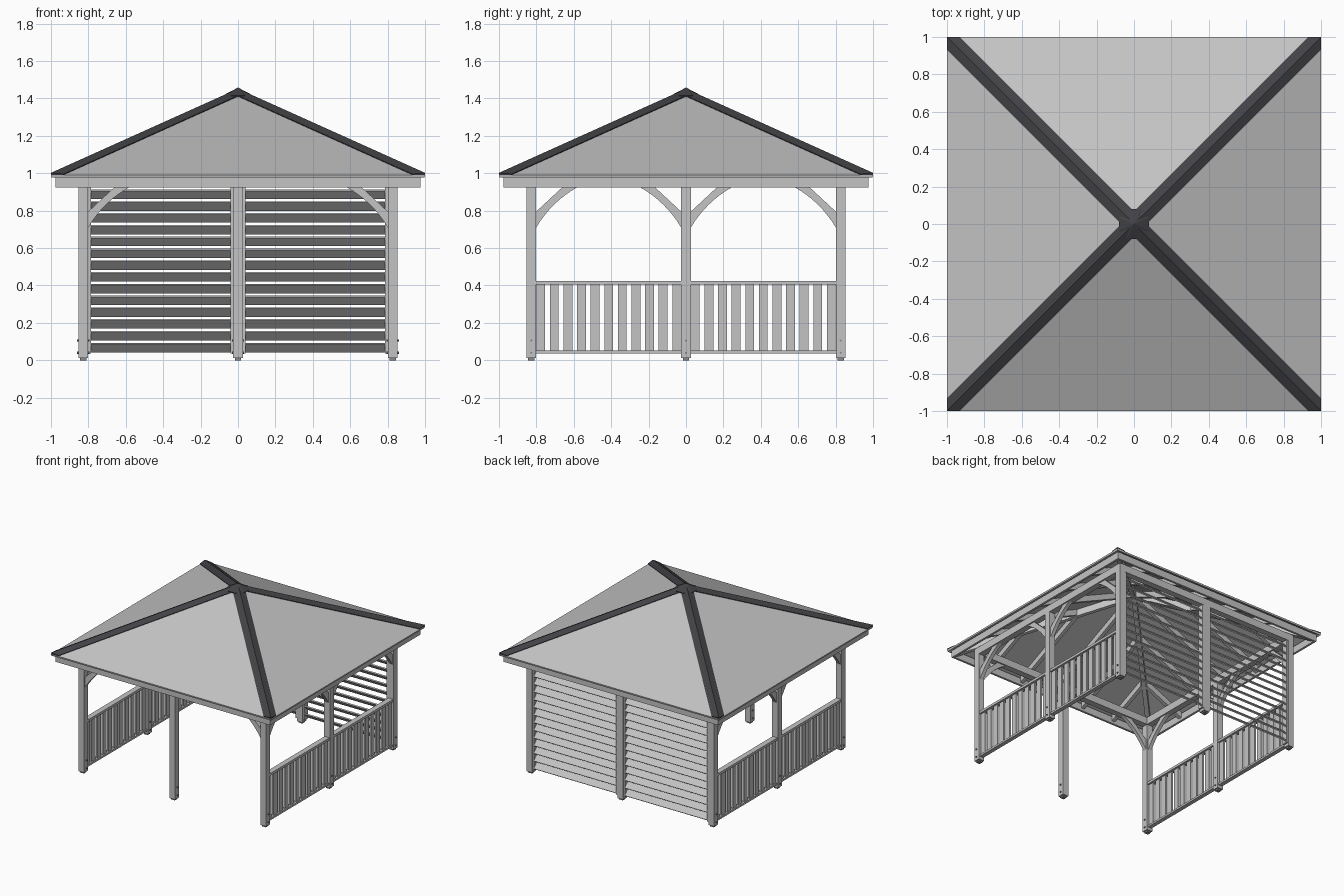
import bpy, bmesh, math
from mathutils import Matrix, Vector

if "Cube" in bpy.data.objects:
    bpy.data.objects.remove(bpy.data.objects["Cube"])


def material(name, color):
    m = bpy.data.materials.new(name)
    m.use_nodes = True
    m.diffuse_color = (*color, 1)
    m.node_tree.nodes["Principled BSDF"].inputs["Base Color"].default_value = (*color, 1)
    return m


WOOD = material("grey timber", (0.55, 0.55, 0.55))
ROOF = material("light grey roofing", (0.55, 0.55, 0.55))
CAP = material("dark ridge metal", (0.055, 0.055, 0.062))
STEEL = material("steel fixings", (0.25, 0.25, 0.25))

P = 0.827        # post centre line
W = 0.052        # post width
BEAM = 0.925     # underside of the beams
APEX, FALL = 1.44, 0.45


def roof_z(r):
    return APEX - FALL * r


def quarter(k):
    return Matrix.Rotation(k * math.pi / 2, 4, 'Z')


def finish(name, bm, mat, thickness=0):
    if not thickness:
        bmesh.ops.recalc_face_normals(bm, faces=bm.faces)
    me = bpy.data.meshes.new(name)
    bm.to_mesh(me)
    bm.free()
    me.materials.append(mat)
    ob = bpy.data.objects.new(name, me)
    bpy.context.collection.objects.link(ob)
    if thickness:
        mod = ob.modifiers.new("Thickness", 'SOLIDIFY')
        mod.thickness = thickness
        mod.offset = -1
    return ob


def box(bm, center, size, rot=Matrix()):
    mat = Matrix.Translation(center) @ rot @ Matrix.Diagonal((*size, 1))
    bmesh.ops.create_cube(bm, size=1, matrix=mat)


def plate(bm, outline, width, mat):
    """Extrude an (x, z) outline by width along y, centred, then place it."""
    sides = [[bm.verts.new(mat @ Vector((x, s * width / 2, z))) for x, z in outline]
             for s in (-1, 1)]
    bm.faces.new(sides[0])
    bm.faces.new(sides[1][::-1])
    n = len(outline)
    for i in range(n):
        j = (i + 1) % n
        bm.faces.new((sides[0][i], sides[0][j], sides[1][j], sides[1][i]))


# Posts with steel feet and bolts
spots = [(x, y) for x in (-P, 0, P) for y in (-P, 0, P) if x or y]
posts, feet, bolts = bmesh.new(), bmesh.new(), bmesh.new()
for x, y in spots:
    box(posts, (x, y, (0.012 + BEAM) / 2), (W, W, BEAM - 0.012))
    box(feet, (x, y, 0.01), (0.034, 0.034, 0.02))
    for z in (0.04, 0.105):
        bmesh.ops.create_cone(bolts, cap_ends=True, segments=8, radius1=0.006, radius2=0.006,
                              depth=W + 0.014, matrix=Matrix.Translation((x, y, z))
                              @ Matrix.Rotation(math.pi / 2, 4, 'Y'))
finish("posts", posts, WOOD)
finish("post_feet", feet, STEEL)
finish("post_bolts", bolts, STEEL)

# Top beams on the posts and fascia boards around the eaves
beams, fascia = bmesh.new(), bmesh.new()
for k in range(4):
    q = quarter(k)
    box(beams, q @ Vector((P, 0, 0.955)), (W, 2 * P + W, 0.06), q) if k % 2 == 0 else \
        box(beams, q @ Vector((P, 0, 0.955)), (W, 2 * P - W, 0.06), q)
    box(fascia, q @ Vector((0.966, 0, 0.953)), (0.018, 1.95 if k % 2 else 1.914, 0.058), q)
finish("top_beams", beams, WOOD)
finish("fascia_boards", fascia, WOOD)

# Curved corner braces: straight upper edge, arched lower edge
a, b, c = Vector((0, 0.71)), Vector((0.085, 0.85)), Vector((0.22, BEAM))
arch = [a * (1 - t) ** 2 + b * 2 * t * (1 - t) + c * t * t for t in [i / 8 for i in range(9)]]
outline = [tuple(p) for p in arch] + [(0.14, BEAM), (0, 0.795)]
braces = bmesh.new()
h = W / 2
for s in (-1, 1):
    for start, direction in ((-P + h, 1), (-h, -1), (h, 1), (P - h, -1)):
        turn = Matrix.Rotation(direction * math.pi / 2, 4, 'Z')
        plate(braces, outline, 0.03, Matrix.Translation((s * P, start, 0)) @ turn)
    turn = quarter(0 if s < 0 else 2)
    plate(braces, outline, 0.03, Matrix.Translation((s * (P - h), -P, 0)) @ turn)
finish("curved_braces", braces, WOOD)

# Side railings
rails, balusters = bmesh.new(), bmesh.new()
for sx in (-1, 1):
    for sy in (-1, 1):
        box(rails, (sx * P, sy * P / 2, 0.415), (0.045, P - W, 0.02))
        box(rails, (sx * P, sy * P / 2, 0.044), (0.035, P - W, 0.016))
        for i in range(11):
            box(balusters, (sx * P, sy * (0.05 + 0.0727 * i), 0.228), (0.014, 0.047, 0.354))
finish("railing_rails", rails, WOOD)
finish("railing_balusters", balusters, WOOD)

# Louvred back wall: slats fall towards the outside
slats, battens = bmesh.new(), bmesh.new()
tilt = Matrix.Rotation(math.radians(-45), 4, 'X')
for s in (-1, 1):
    for x in (h + 0.007, P - h - 0.007):
        box(battens, (s * x, P, 0.48), (0.014, 0.046, BEAM - 0.035))
    for i in range(14):
        box(slats, (s * P / 2, P, 0.068 + 0.063 * i), (P - W - 0.028, 0.062, 0.01), tilt)
finish("louvre_slats", slats, WOOD)
finish("louvre_battens", battens, WOOD)

# Roof covering
roof = bmesh.new()
top = roof.verts.new((0, 0, APEX))
eave = [roof.verts.new((x, y, roof_z(1))) for x, y in ((1, -1), (1, 1), (-1, 1), (-1, -1))]
for i in range(4):
    roof.faces.new((eave[i], eave[(i + 1) % 4], top))
finish("roof_covering", roof, ROOF, 0.014)

# Rafters under the covering: commons, jacks and hips
rafters = bmesh.new()


def rafter(r0, r1, stretch, width, depth, mat):
    ends = [(r0, 0.016), (r1, 0.016), (r1, depth), (r0, depth)]
    plate(rafters, [(r * stretch, roof_z(r) - d) for r, d in ends], width, mat)


for k in range(4):
    for off in (-0.6, -0.3, 0, 0.3, 0.6):
        rafter(abs(off) + 0.02, 0.956, 1, 0.03, 0.065,
               quarter(k) @ Matrix.Translation((0, off, 0)))
    rafter(0.005, 0.95, math.sqrt(2), 0.035, 0.075,
           quarter(k) @ Matrix.Rotation(math.pi / 4, 4, 'Z'))
finish("rafters", rafters, WOOD)

# Folded hip caps, two wings along every hip
caps = bmesh.new()
wing = 0.068
for k in range(4):
    for side in (1, -1):
        pts = [(0, 0, APEX + 0.012), (wing, 0, roof_z(wing) + 0.006),
               (1, 1 - wing, roof_z(1) + 0.006), (1, 1, roof_z(1) + 0.012)]
        if side < 0:
            pts = [(y, x, z) for x, y, z in reversed(pts)]
        caps.faces.new([caps.verts.new(quarter(k) @ Vector(p)) for p in pts])
bmesh.ops.remove_doubles(caps, verts=caps.verts, dist=0.0001)
finish("hip_caps", caps, CAP, 0.012)

# Peak cap
peak = bmesh.new()
tip = peak.verts.new((0, 0, APEX + 0.018))
rim = [peak.verts.new(quarter(k) @ Vector((0.08, y, roof_z(0.08) + 0.012)))
       for k in range(4) for y in (-0.035, 0.035)]
for i in range(8):
    peak.faces.new((rim[i], rim[(i + 1) % 8], tip))
finish("peak_cap", peak, CAP, 0.01)
